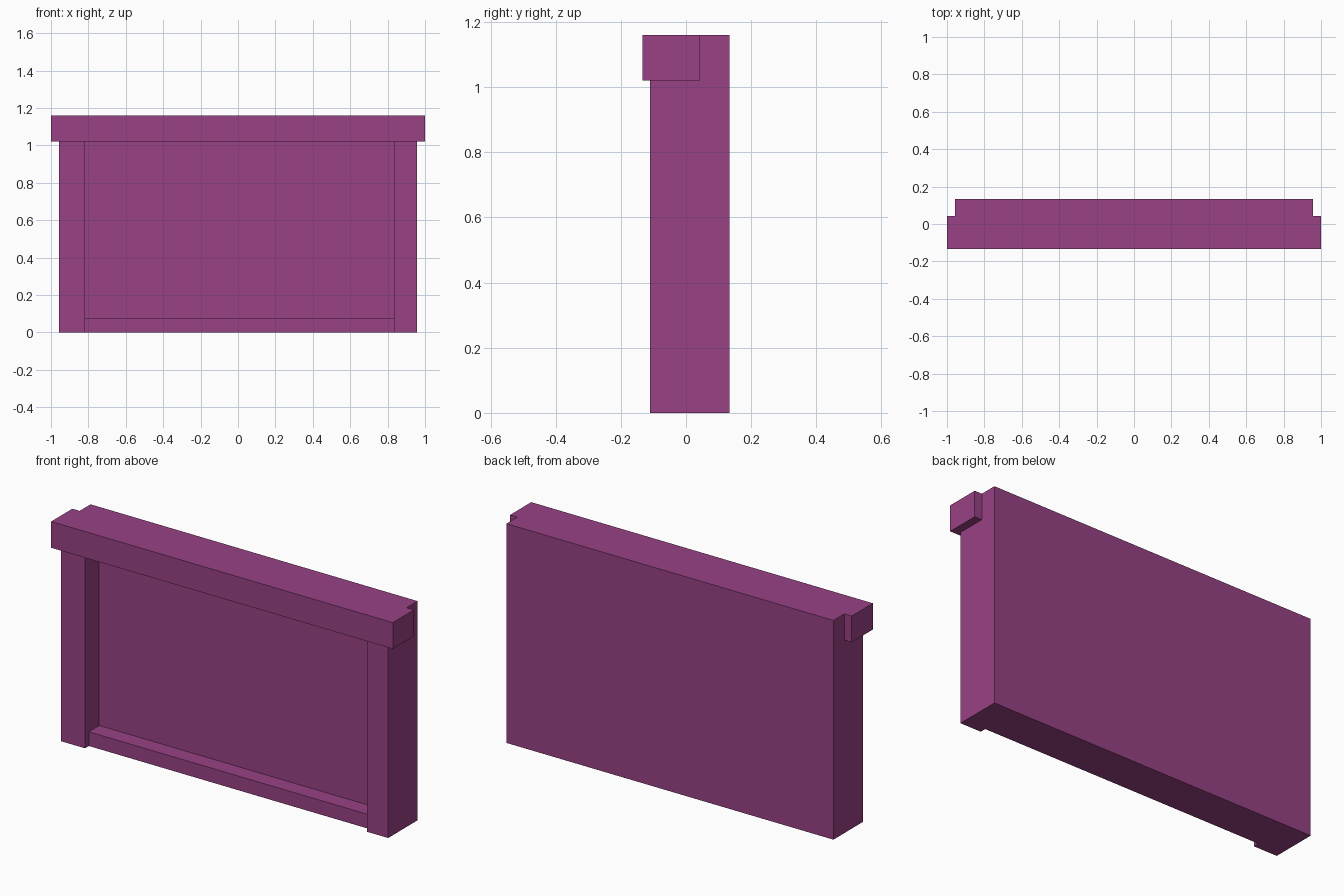
import bpy
import bmesh

cube = bpy.data.objects.get("Cube")
if cube:
    bpy.data.objects.remove(cube, do_unlink=True)

# One flat colour for the whole frame
plum = bpy.data.materials.new("plum")
plum.use_nodes = True
colour = (0.314, 0.054, 0.231, 1)
plum.diffuse_color = colour
bsdf = plum.node_tree.nodes["Principled BSDF"]
bsdf.inputs["Base Color"].default_value = colour
bsdf.inputs["Roughness"].default_value = 0.8


def prism(name, x0, x1, profile):
    """Extrude a (y, z) profile along x."""
    bm = bmesh.new()
    face = bm.faces.new([bm.verts.new((x0, y, z)) for y, z in profile])
    out = bmesh.ops.extrude_face_region(bm, geom=[face])
    moved = [v for v in out["geom"] if isinstance(v, bmesh.types.BMVert)]
    bmesh.ops.translate(bm, verts=moved, vec=(x1 - x0, 0, 0))
    bmesh.ops.recalc_face_normals(bm, faces=bm.faces)
    mesh = bpy.data.meshes.new(name)
    bm.to_mesh(mesh)
    bm.free()
    mesh.materials.append(plum)
    obj = bpy.data.objects.new(name, mesh)
    bpy.context.collection.objects.link(obj)
    return obj


def box(name, x0, x1, y0, y1, z0, z1):
    return prism(name, x0, x1, [(y0, z0), (y1, z0), (y1, z1), (y0, z1)])


TOP, BEAM_Z = 1.16, 1.021
BACK, BEAM_BACK, PANEL_Y = 0.134, 0.043, 0.008
POST_Y, RAIL_Y = -0.111, -0.079
SIDE, LEFT_IN, RIGHT_IN = 0.957, 0.834, -0.818

# Back panel, rebated along its top front edge to seat the beam
prism("back_panel", -SIDE, SIDE, [
    (PANEL_Y, 0), (BACK, 0), (BACK, TOP),
    (BEAM_BACK, TOP), (BEAM_BACK, BEAM_Z), (PANEL_Y, BEAM_Z)])

# Overhanging top beam
box("top_beam", -1, 1, -BACK, BEAM_BACK, BEAM_Z, TOP)

# Side posts
box("left_post", LEFT_IN, SIDE, POST_Y, PANEL_Y, 0, BEAM_Z)
box("right_post", -SIDE, RIGHT_IN, POST_Y, PANEL_Y, 0, BEAM_Z)

# Bottom rail, set back from the posts
box("bottom_rail", RIGHT_IN, LEFT_IN, RAIL_Y, PANEL_Y, 0, 0.075)
